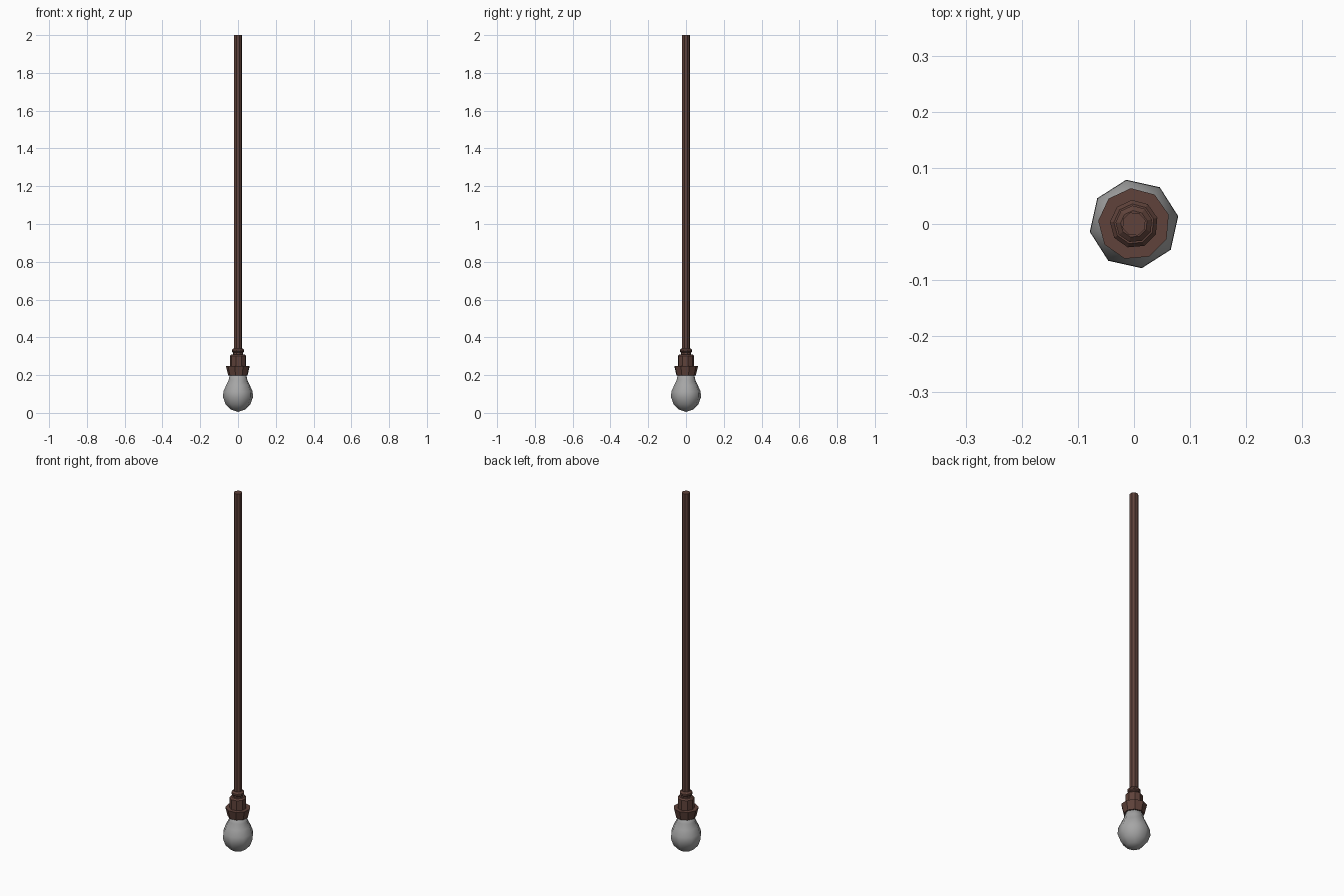
import bpy, bmesh, math

if "Cube" in bpy.data.objects:
    bpy.data.objects.remove(bpy.data.objects["Cube"])


def material(name, rgb):
    m = bpy.data.materials.new(name)
    m.diffuse_color = (*rgb, 1)
    m.use_nodes = True
    m.node_tree.nodes["Principled BSDF"].inputs["Base Color"].default_value = m.diffuse_color
    return m


BROWN = material("dark_brown", (0.115, 0.055, 0.043))
GLASS = material("grey_glass", (0.38, 0.38, 0.38))


def lathe(name, profile, sides, turn, mat, smooth=False):
    """Spin (radius, z) points, listed bottom to top, into a closed solid."""
    bm = bmesh.new()
    rings = []
    for r, z in profile:
        n = 1 if r == 0 else sides
        rings.append([bm.verts.new((r * math.cos(turn + math.tau * i / sides),
                                    r * math.sin(turn + math.tau * i / sides), z))
                      for i in range(n)])
    for a, b in zip(rings, rings[1:]):
        for i in range(sides):
            j = (i + 1) % sides
            if len(a) == 1:
                bm.faces.new((a[0], b[j], b[i]))
            else:
                bm.faces.new((a[i], a[j], b[j], b[i]))
    for ring in (rings[0], rings[-1]):
        if len(ring) > 1:
            bm.faces.new(ring)
    bmesh.ops.recalc_face_normals(bm, faces=bm.faces)
    for f in bm.faces:
        f.smooth = smooth
    me = bpy.data.meshes.new(name)
    bm.to_mesh(me)
    bm.free()
    me.materials.append(mat)
    ob = bpy.data.objects.new(name, me)
    bpy.context.collection.objects.link(ob)
    return ob


# Glass bulb
lathe("bulb", [(0, 0.005), (0.04, 0.018), (0.067, 0.046), (0.08, 0.082),
               (0.079, 0.112), (0.064, 0.146), (0.05, 0.175), (0.043, 0.21)],
      8, math.radians(10), GLASS, True)

# Flared collar holding the bulb
lathe("collar", [(0.052, 0.198), (0.064, 0.247)], 9, math.radians(15), BROWN)

# Socket body with chamfered top
lathe("socket", [(0.043, 0.24), (0.043, 0.302), (0.036, 0.31)],
      9, math.radians(15), BROWN)

# Grooved strain-relief ring
lathe("cord_ring", [(0.027, 0.305), (0.027, 0.319), (0.033, 0.324),
                    (0.033, 0.334), (0.024, 0.342)], 9, math.radians(15), BROWN)

# Hanging cord
lathe("cord", [(0.0215, 0.325), (0.0215, 2.0)], 8, math.radians(20), BROWN)
